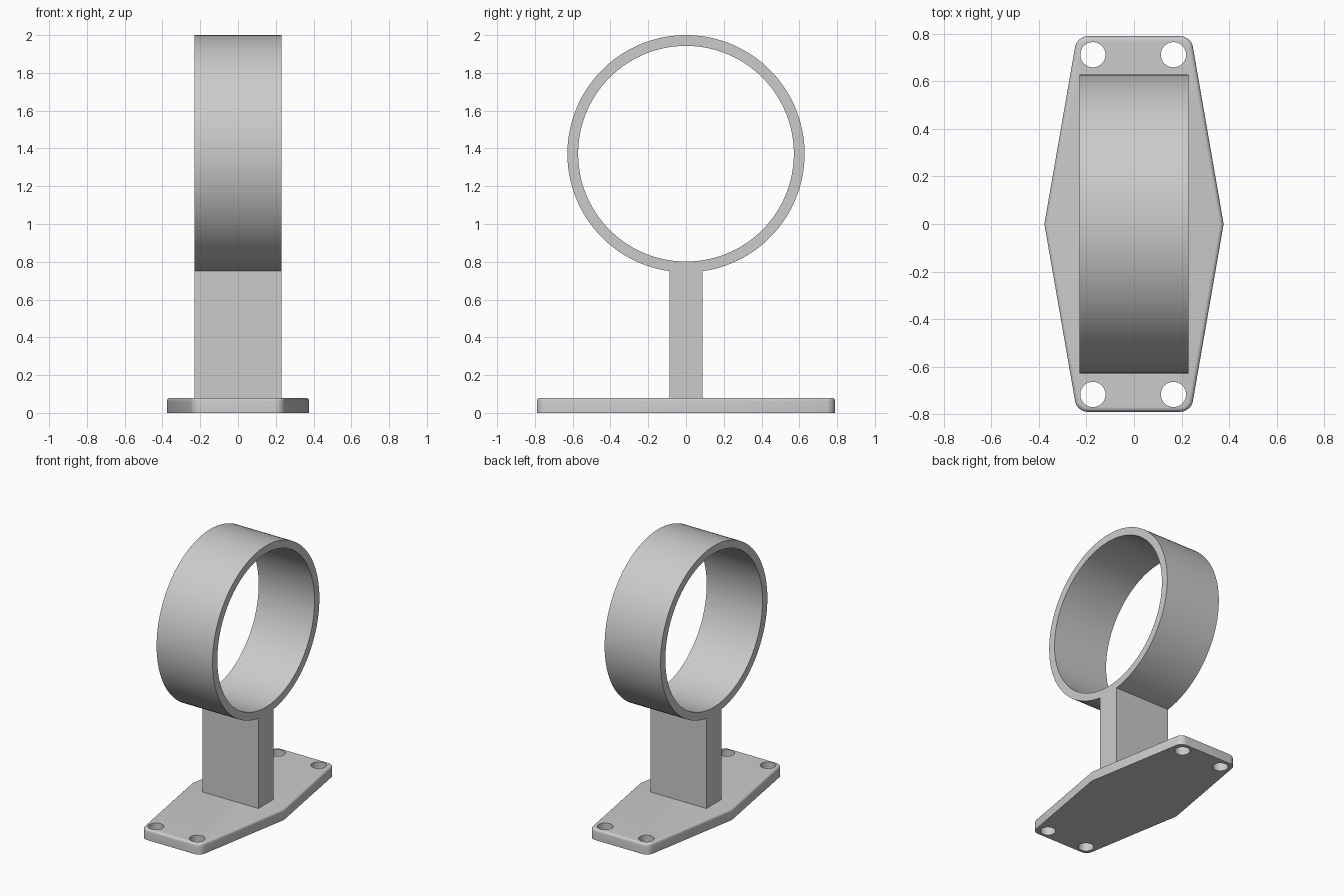
import bpy, bmesh
from math import pi, sin, cos, asin, radians

cube = bpy.data.objects.get("Cube")
if cube:
    bpy.data.objects.remove(cube)

grey = bpy.data.materials.new("light grey")
grey.use_nodes = True
colour = (0.6, 0.6, 0.6, 1)
grey.diffuse_color = colour
grey.node_tree.nodes["Principled BSDF"].inputs["Base Color"].default_value = colour

PLATE_TOP = 0.08
RING_Z, OUTER, INNER = 1.372, 0.628, 0.571
HALF_WIDTH, POST_HALF = 0.23, 0.088


def make_object(name, bm):
    bmesh.ops.recalc_face_normals(bm, faces=bm.faces)
    mesh = bpy.data.meshes.new(name)
    bm.to_mesh(mesh)
    bm.free()
    mesh.materials.append(grey)
    obj = bpy.data.objects.new(name, mesh)
    bpy.context.collection.objects.link(obj)
    return obj


def smooth(obj):
    bpy.ops.object.select_all(action='DESELECT')
    obj.select_set(True)
    bpy.context.view_layer.objects.active = obj
    bpy.ops.object.shade_smooth_by_angle(angle=radians(30))


def extrude(bm, faces, vec):
    ext = bmesh.ops.extrude_face_region(bm, geom=faces)
    moved = [g for g in ext["geom"] if isinstance(g, bmesh.types.BMVert)]
    bmesh.ops.translate(bm, verts=moved, vec=vec)


def arc(radius, start, end, steps):
    # Angles are measured from straight down, around the ring centre
    angles = [start + (end - start) * i / steps for i in range(steps + 1)]
    return [(radius * sin(a), RING_Z - radius * cos(a)) for a in angles]


# Ring and post: one side profile with a round opening, extruded along x
bm = bmesh.new()
join = asin(POST_HALF / OUTER)
outline = arc(OUTER, join, 2 * pi - join, 120)
outline += [(-POST_HALF, PLATE_TOP - 0.01), (POST_HALF, PLATE_TOP - 0.01)]
opening = arc(INNER, 0, 2 * pi, 120)[:-1]
edges = []
for loop in (outline, opening):
    verts = [bm.verts.new((-HALF_WIDTH, y, z)) for y, z in loop]
    edges += [bm.edges.new((verts[i - 1], v)) for i, v in enumerate(verts)]
bmesh.ops.triangle_fill(bm, edges=edges, use_beauty=True)
extrude(bm, bm.faces[:], (2 * HALF_WIDTH, 0, 0))
smooth(make_object("ring_and_post", bm))

# Base plate: six-sided, rounded end corners and a softened top rim
bm = bmesh.new()
shape = [(0.377, 0), (0.24, 0.79), (-0.24, 0.79),
         (-0.377, 0), (-0.24, -0.79), (0.24, -0.79)]
face = bm.faces.new([bm.verts.new((x, y, 0)) for x, y in shape])
extrude(bm, [face], (0, 0, PLATE_TOP))
corners = [e for e in bm.edges
           if abs(e.verts[0].co.z - e.verts[1].co.z) > 0.01
           and abs(e.verts[0].co.y) > 0.5]
bmesh.ops.bevel(bm, geom=corners, offset=0.045, offset_type='OFFSET',
                segments=8, profile=0.5, affect='EDGES')
rim = [e for e in bm.edges if all(v.co.z > PLATE_TOP - 0.001 for v in e.verts)]
bmesh.ops.bevel(bm, geom=rim, offset=0.018, offset_type='OFFSET',
                segments=4, profile=0.5, affect='EDGES')
plate = make_object("base_plate", bm)

# Screw holes cut through the four corners
bm = bmesh.new()
for x in (-0.173, 0.166):
    for y in (-0.717, 0.712):
        made = bmesh.ops.create_cone(bm, cap_ends=True, segments=40, radius1=0.053,
                                     radius2=0.053, depth=0.4)
        bmesh.ops.translate(bm, verts=made["verts"], vec=(x, y, 0))
cutter = make_object("screw_hole_cutter", bm)
cutter.hide_render = True
cut = plate.modifiers.new("screw_holes", 'BOOLEAN')
cut.operation = 'DIFFERENCE'
cut.solver = 'EXACT'
cut.object = cutter
bpy.ops.object.select_all(action='DESELECT')
plate.select_set(True)
bpy.context.view_layer.objects.active = plate
bpy.ops.object.modifier_apply(modifier=cut.name)
bpy.data.objects.remove(cutter)
smooth(plate)
